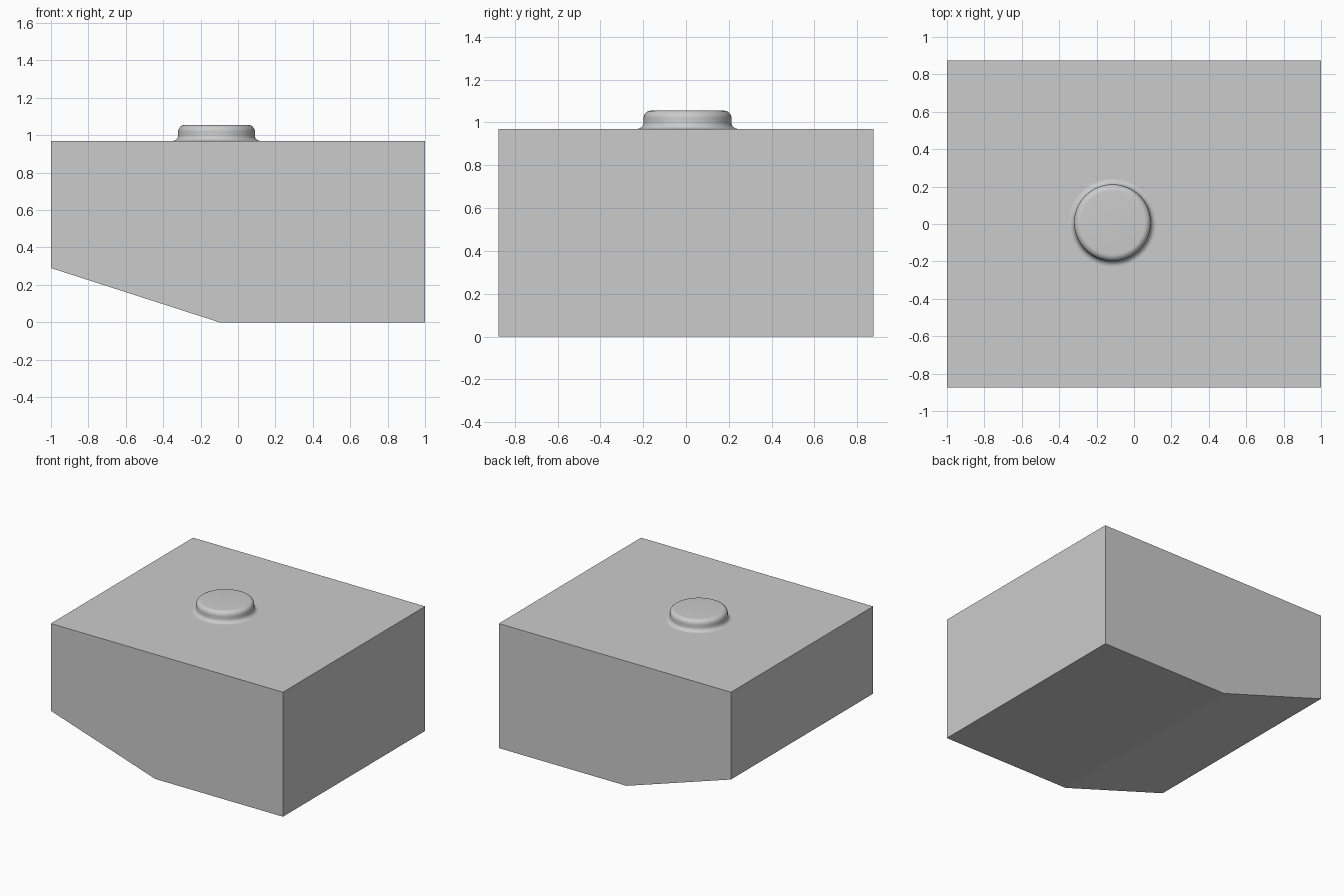
import bpy, bmesh, math

cube = bpy.data.objects.get("Cube")
if cube:
    bpy.data.objects.remove(cube, do_unlink=True)

grey = bpy.data.materials.new("plain_grey")
grey.use_nodes = True
colour = (0.6, 0.6, 0.6, 1)
grey.diffuse_color = colour
grey.node_tree.nodes["Principled BSDF"].inputs["Base Color"].default_value = colour


def make_object(name, bm):
    bmesh.ops.recalc_face_normals(bm, faces=bm.faces)
    mesh = bpy.data.meshes.new(name)
    bm.to_mesh(mesh)
    bm.free()
    mesh.materials.append(grey)
    obj = bpy.data.objects.new(name, mesh)
    bpy.context.collection.objects.link(obj)
    return obj


TOP = 0.97
HALF_DEPTH = 0.875

# Block with a sloping underside: side profile pushed through the depth
outline = [(-1, 0.29), (-0.1, 0), (1, 0), (1, TOP), (-1, TOP)]
bm = bmesh.new()
face = bm.faces.new([bm.verts.new((x, -HALF_DEPTH, z)) for x, z in outline])
pushed = bmesh.ops.extrude_face_region(bm, geom=[face], use_keep_orig=True)
moved = [v for v in pushed["geom"] if isinstance(v, bmesh.types.BMVert)]
bmesh.ops.translate(bm, verts=moved, vec=(0, 2 * HALF_DEPTH, 0))
make_object("body_block", bm)


# Round button: concave foot, straight wall, rounded rim, flat top
def arc(cx, cz, rx, rz, start, end, steps=8):
    angles = [math.radians(start + (end - start) * i / steps) for i in range(steps + 1)]
    return [(cx + rx * math.cos(a), cz + rz * math.sin(a)) for a in angles]


RADIUS, HEIGHT, FOOT, RIM = 0.205, 0.085, 0.03, 0.035
profile = arc(RADIUS + FOOT, FOOT, FOOT, FOOT, 270, 180)
profile += arc(RADIUS - RIM, HEIGHT - RIM, RIM, RIM, 0, 90)
profile.append((0, HEIGHT))
bm = bmesh.new()
points = [bm.verts.new((r, 0, z)) for r, z in profile]
edges = [bm.edges.new(pair) for pair in zip(points, points[1:])]
bmesh.ops.spin(bm, geom=points + edges, cent=(0, 0, 0), axis=(0, 0, 1),
               angle=math.tau, steps=64)
bmesh.ops.remove_doubles(bm, verts=bm.verts, dist=0.0001)
button = make_object("top_button", bm)
button.location = (-0.115, 0.007, TOP)

bpy.ops.object.select_all(action="DESELECT")
button.select_set(True)
bpy.context.view_layer.objects.active = button
bpy.ops.object.shade_smooth_by_angle(angle=math.radians(35))
